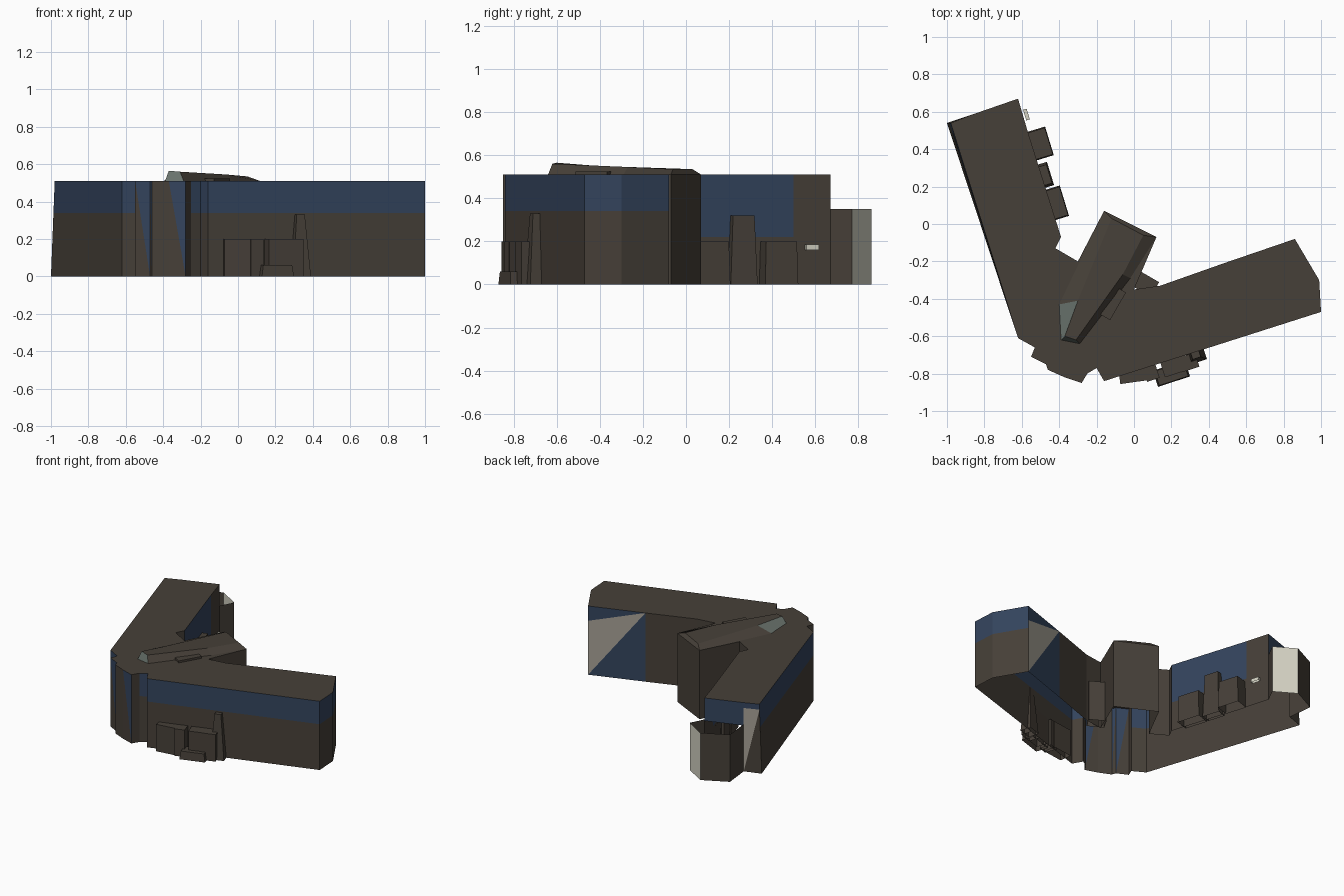
import bpy
import bmesh
from math import radians
from mathutils import Matrix, Vector

cube = bpy.data.objects.get("Cube")
if cube:
    bpy.data.objects.remove(cube, do_unlink=True)

ROOF, BAND = 0.51, 0.34


def material(name, colour):
    mat = bpy.data.materials.new(name)
    mat.use_nodes = True
    mat.diffuse_color = (*colour, 1)
    shader = mat.node_tree.nodes["Principled BSDF"]
    shader.inputs["Base Color"].default_value = (*colour, 1)
    shader.inputs["Roughness"].default_value = 0.9
    return mat


MATERIALS = [
    material("dark brown", (0.062, 0.051, 0.040)),
    material("slate blue", (0.034, 0.058, 0.110)),
    material("beige", (0.38, 0.355, 0.30)),
    material("pale cream", (0.66, 0.65, 0.55)),
    material("grey glazing", (0.14, 0.17, 0.15)),
]
BROWN, BLUE, BEIGE, CREAM, GLASS = range(len(MATERIALS))


def build(name, faces):
    """Make one object from (colour, corner points) faces."""
    bm = bmesh.new()
    for colour, points in faces:
        face = bm.faces.new([bm.verts.new(p) for p in points])
        face.material_index = colour
    bmesh.ops.remove_doubles(bm, verts=bm.verts, dist=0.0005)
    mesh = bpy.data.meshes.new(name)
    bm.to_mesh(mesh)
    bm.free()
    for mat in MATERIALS:
        mesh.materials.append(mat)
    obj = bpy.data.objects.new(name, mesh)
    bpy.context.collection.objects.link(obj)
    return obj


def at(point, z):
    return (point[0], point[1], z)


def strip(a, b, low, high, colour):
    """One upright rectangle between two plan points."""
    return (colour, [at(a, low), at(b, low), at(b, high), at(a, high)])


# Wall styles: each returns the faces of one wall segment
def banded(a, b):
    return [strip(a, b, 0, BAND, BROWN), strip(a, b, BAND, ROOF, BLUE)]


def plain(a, b):
    return [strip(a, b, 0, ROOF, BROWN)]


def spike(a, b):
    return [(BROWN, [at(a, 0), at(b, 0), at(a, ROOF)]),
            (BLUE, [at(b, 0), at(b, ROOF), at(a, ROOF)])]


def courtyard(a, b):
    low = BAND - 0.12
    return [strip(a, b, 0, low, BROWN), strip(a, b, low, ROOF, BLUE)]


def lintel(a, b):
    return [strip(a, b, BAND, ROOF, BLUE)]


def end_pier(a, b):
    return [(BROWN, [at(a, 0), at(b, 0), at(b, ROOF - 0.04)]),
            (BEIGE, [at(a, 0), at(b, ROOF - 0.04), at(a, ROOF - 0.04)]),
            strip(a, b, ROOF - 0.04, ROOF, BLUE)]


def diagonal(a, b):
    return [(BLUE, [at(a, 0), at(b, 0), at(b, ROOF)]),
            (BEIGE, [at(a, 0), at(b, ROOF), at(a, ROOF - 0.11)]),
            (BLUE, [at(a, ROOF - 0.11), at(b, ROOF), at(a, ROOF)])]


# Plan outline, each point with the style of the wall that follows it
PLAN = [
    (-1, .54, banded), (-.62, -.61, banded), (-.53, -.66, plain),
    (-.55, -.71, spike), (-.47, -.75, spike), (-.46, -.78, plain),
    (-.37, -.82, spike), (-.28, -.85, plain), (-.25, -.8, banded),
    (-.2, -.77, banded), (-.16, -.84, banded), (1, -.47, banded),
    (.99, -.3, banded), (.86, -.08, diagonal), (.48, -.21, plain),
    (.14, -.33, plain), (0, -.35, plain), (.12, -.07, plain),
    (-.16, .07, plain), (-.3, -.2, plain), (-.42, -.13, plain),
    (-.39, -.07, courtyard), (-.57, .5, plain), (-.62, .67, lintel),
    (-.88, .58, end_pier),
]
walls = []
for i, (x, y, style) in enumerate(PLAN):
    following = PLAN[(i + 1) % len(PLAN)]
    walls += style((x, y), following)
walls_obj = build("building_walls", walls)
# Lean the top of the long outer wall slightly inward
for v in walls_obj.data.vertices:
    if v.co.x < -0.95:
        v.co.x += 0.02 * v.co.z / ROOF
roof_points = [at(p, ROOF) for p in PLAN]
roof_points[0] = (-0.98, 0.54, ROOF)
build("flat_roof", [(BROWN, roof_points)])


# Roofless annex at the end of the wing
def path_walls(name, points, colours, height):
    pairs = zip(points, points[1:], colours)
    build(name, [strip(a, b, 0, height, c) for a, b, c in pairs])


path_walls("annex_walls",
           [(-.62, .67), (-.57, .77), (-.72, .86), (-.9, .77), (-.88, .58)],
           [BROWN, CREAM, BROWN, BROWN], BAND + 0.01)


# Open-bottomed blocks against the walls; taper narrows the top
def block(name, centre, size, angle, colour=BROWN, base=0, taper=1):
    length, depth, height = size
    turn = Matrix.Rotation(radians(angle), 3, "Z")
    rings = []
    for z, scale in ((base, 1), (base + height, taper)):
        ring = []
        for sx, sy in ((-1, -1), (1, -1), (1, 1), (-1, 1)):
            corner = Vector((sx * length * scale / 2, sy * depth * scale / 2, z))
            ring.append(turn @ corner + Vector((*centre, 0)))
        rings.append(ring)
    low, high = rings
    faces = [(colour, high)]
    for i in range(len(low)):
        j = (i + 1) % len(low)
        faces.append((colour, [low[i], low[j], high[j], high[i]]))
    return build(name, faces)


FRONT, COURT = 18, 107
block("front_porch_large", (0, -.8), (.16, .09, .2), 8)
block("front_porch_small", (.09, -.79), (.07, .09, .2), FRONT)
block("front_step", (.2, -.8), (.18, .09, .06), FRONT, taper=.9)
block("front_bay", (.22, -.76), (.14, .08, .2), FRONT)
block("front_side_bay", (.29, -.74), (.1, .08, .2), FRONT)
block("front_buttress", (.33, -.7), (.1, .08, .33), FRONT, taper=.45)
block("court_bay_outer", (-.5, .43), (.16, .1, .2), COURT, taper=.93)
block("court_bay_middle", (-.48, .26), (.13, .07, .32), COURT, taper=.8)
block("court_bay_inner", (-.42, .11), (.17, .1, .2), COURT, taper=.93)
block("court_balcony", (-.575, .585), (.06, .02, .025), COURT, CREAM, .16)
block("tower_side_block", (.06, -.32), (.12, .09, .3), 150)

# Raised, sloping ridge over the tower
base = [(-.16, .07), (.12, -.07), (-.02, -.29), (-.29, -.64), (-.39, -.62), (-.4, -.43)]
crown = [(-.12, .03, .535), (.05, -.06, .535), (-.06, -.27, .545),
         (-.31, -.62, .56), (-.37, -.6, .565), (-.3, -.41, .55)]
tints = [BROWN, BROWN, BROWN, GLASS, GLASS, BROWN]
ridge = [(BROWN, crown)]
for i, tint in enumerate(tints):
    j = (i + 1) % len(tints)
    ridge.append((tint, [at(base[i], ROOF), at(base[j], ROOF), crown[j], crown[i]]))
build("sloping_ridge", ridge)
block("roof_box", (-.12, -.42), (.17, .08, .015), 60, base=ROOF)
